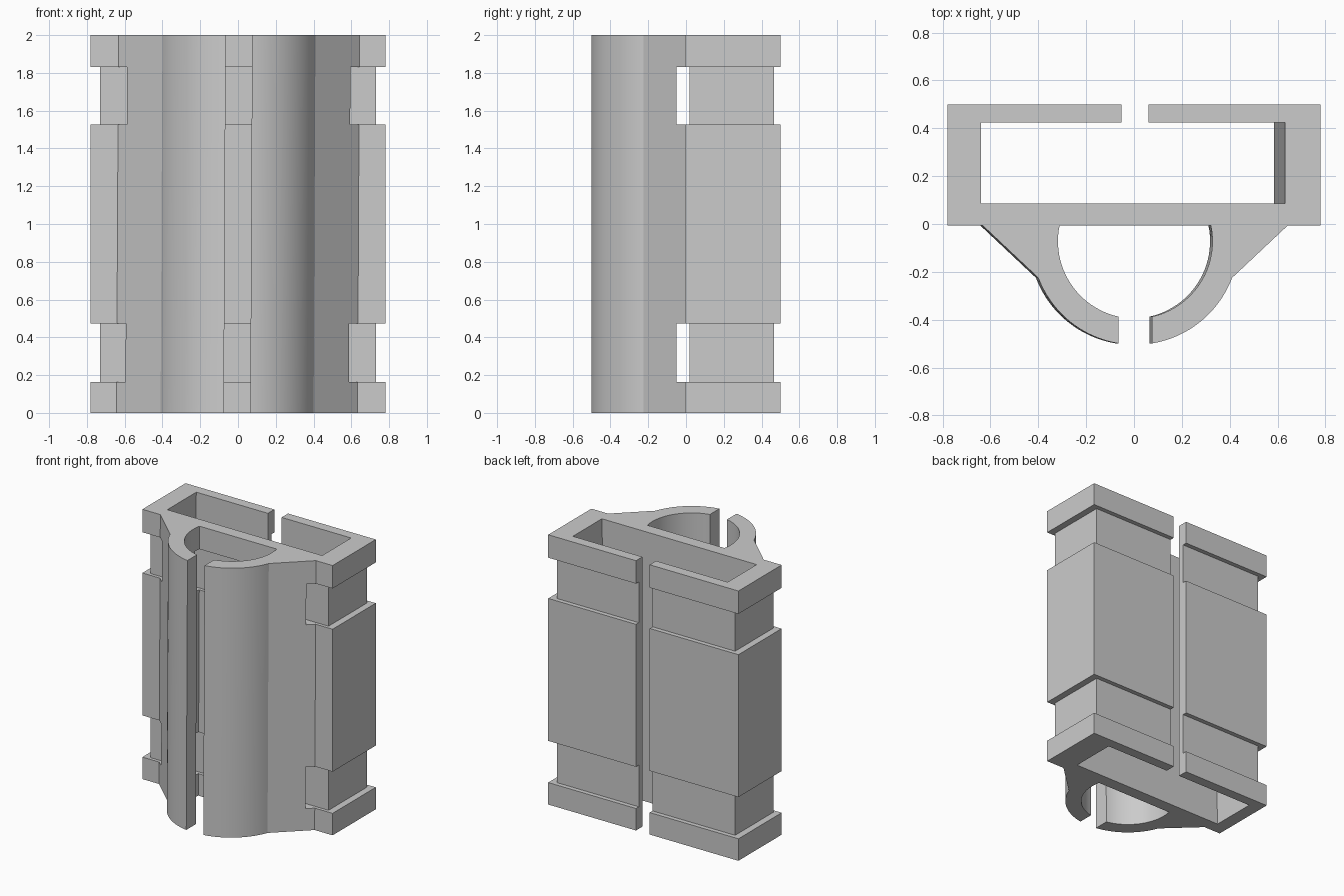
import bpy, bmesh
from math import sin, cos, asin, pi

cube = bpy.data.objects.get("Cube")
if cube:
    bpy.data.objects.remove(cube, do_unlink=True)

grey = bpy.data.materials.new("plain grey")
grey.use_nodes = True
grey.diffuse_color = (0.6, 0.6, 0.6, 1)
grey.node_tree.nodes["Principled BSDF"].inputs["Base Color"].default_value = (0.6, 0.6, 0.6, 1)


def prism(name, outline, z0=0.0, z1=2.0, lean=0.0):
    """Extrude an xy outline upwards, leaning sideways by lean per unit of height."""
    bm = bmesh.new()
    rings = [[bm.verts.new((x + lean * (z - 1), y, z)) for x, y in outline] for z in (z0, z1)]
    low, high = rings
    bm.faces.new(low)
    bm.faces.new(high)
    n = len(outline)
    for i in range(n):
        j = (i + 1) % n
        bm.faces.new((low[i], low[j], high[j], high[i]))
    bmesh.ops.recalc_face_normals(bm, faces=bm.faces)
    mesh = bpy.data.meshes.new(name)
    bm.to_mesh(mesh)
    bm.free()
    mesh.materials.append(grey)
    obj = bpy.data.objects.new(name, mesh)
    bpy.context.collection.objects.link(obj)
    return obj


def box(name, x0, x1, y0, y1, *heights, lean=0.0):
    return prism(name, [(x0, y0), (x1, y0), (x1, y1), (x0, y1)], *heights, lean=lean)


def combine(target, tool, operation):
    tool.hide_render = True
    mod = target.modifiers.new(operation, 'BOOLEAN')
    mod.operation, mod.solver, mod.object = operation, 'EXACT', tool
    bpy.context.view_layer.objects.active = target
    bpy.ops.object.modifier_apply(modifier=mod.name)
    bpy.data.objects.remove(tool, do_unlink=True)


# Clip arm: sloping web, outer arc, slot face and bore arc
CY, OUTER, BORE, SLOT, FRONT, KNEE, STEPS = -0.072, 0.433, 0.323, 0.07, -0.006, -0.225, 24


def arc(radius, a0, a1):
    angles = [a0 + (a1 - a0) * i / STEPS for i in range(STEPS + 1)]
    return [(radius * cos(a), CY + radius * sin(a)) for a in angles]


outer_arc = arc(OUTER, asin((KNEE - CY) / OUTER), asin(SLOT / OUTER) - pi / 2)
bore_arc = arc(BORE, asin(SLOT / BORE) - pi / 2, asin((FRONT - CY) / BORE))
arm = [(0.638, 0.04), (0.638, FRONT)] + outer_arc + bore_arc + [(bore_arc[-1][0], 0.04)]

# Rectangular sleeve with its leaning cavity and rear gap
body = box("clip_body", -0.78, 0.78, FRONT, 0.5)
for side in (-1, 1):
    combine(body, prism("clip_arm", [(side * x, y) for x, y in arm], lean=0.005), 'UNION')
combine(body, box("cavity", -0.662, 0.608, 0.085, 0.425, -0.1, 2.1, lean=0.0225), 'DIFFERENCE')
combine(body, box("rear_gap", -0.052, 0.06, 0.3, 0.6, -0.1, 2.1), 'DIFFERENCE')

# Two strap grooves round the sleeve, passing behind the arms
for z0, z1 in ((0.163, 0.472), (1.528, 1.83)):
    for x0, x1, y0, y1 in ((-0.9, -0.73, -0.05, 0.6), (0.73, 0.9, -0.05, 0.6),
                           (-0.85, 0.85, 0.467, 0.65), (-0.85, 0.85, -0.05, 0.018)):
        combine(body, box("strap_groove", x0, x1, y0, y1, z0, z1), 'DIFFERENCE')

bpy.ops.object.select_all(action='DESELECT')
body.select_set(True)
bpy.context.view_layer.objects.active = body
bpy.ops.object.shade_smooth_by_angle(angle=0.35)
